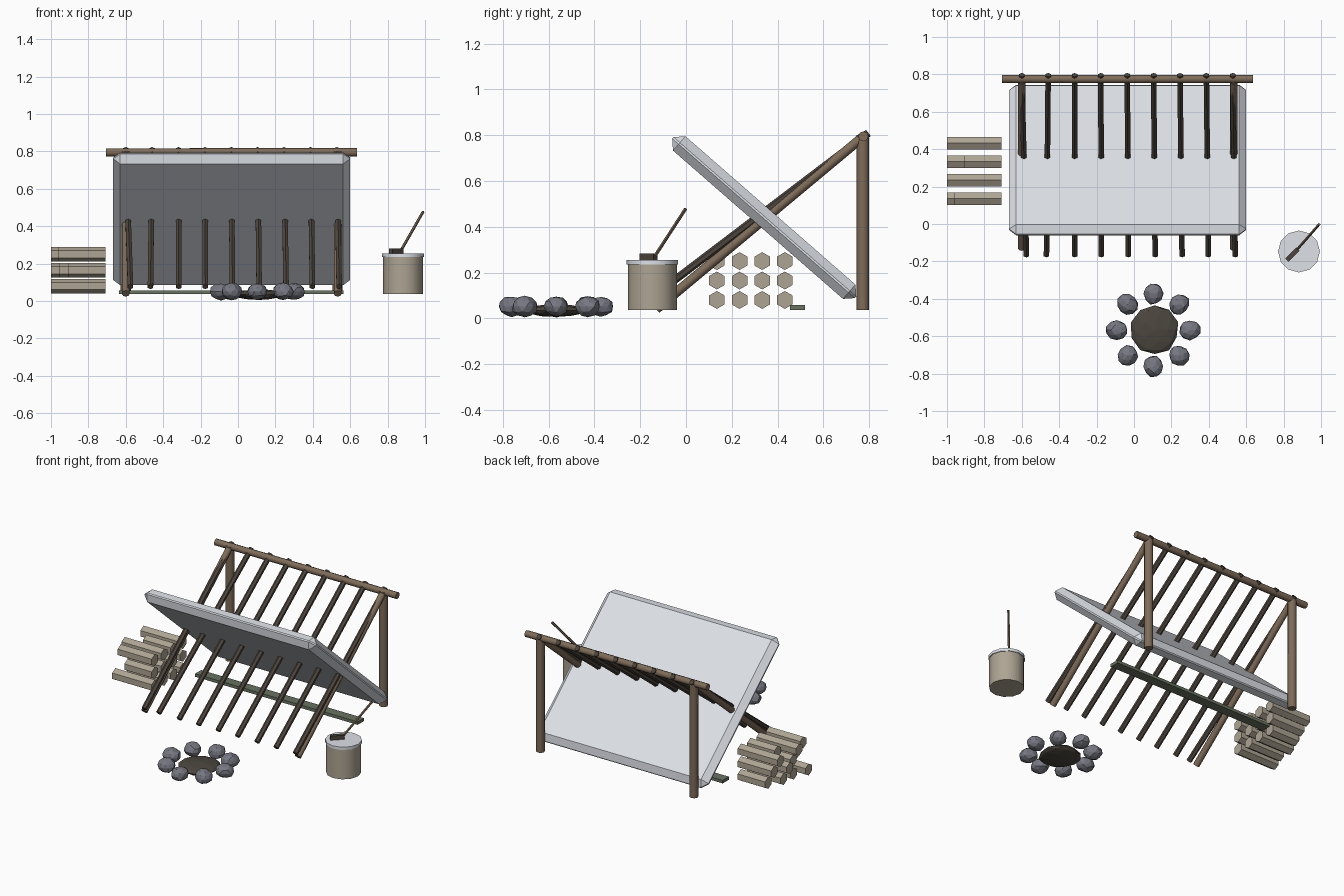
import bpy, math, random
from mathutils import Vector, Matrix

random.seed(4)
if "Cube" in bpy.data.objects:
    bpy.data.objects.remove(bpy.data.objects["Cube"], do_unlink=True)


def material(name, rgb):
    m = bpy.data.materials.new(name)
    m.use_nodes = True
    m.diffuse_color = (*rgb, 1)
    m.node_tree.nodes["Principled BSDF"].inputs["Base Color"].default_value = (*rgb, 1)
    return m


SNOW = material("snow", (0.74, 0.77, 0.82))
WOOD = material("brown wood", (0.21, 0.15, 0.10))
DARK = material("dark branch", (0.075, 0.06, 0.047))
BARK = material("pale log", (0.42, 0.37, 0.29))
STONE = material("grey stone", (0.18, 0.185, 0.22))
ASH = material("ash", (0.07, 0.06, 0.048))
MOSS = material("mossy plank", (0.14, 0.17, 0.12))


def finish(name, mat, smooth=False):
    ob = bpy.context.object
    ob.name = name
    ob.data.materials.append(mat)
    if smooth:
        bpy.ops.object.shade_smooth_by_angle(angle=math.radians(50))
    return ob


def pole(name, a, b, r, mat, sides=6, smooth=False):
    """Straight cylinder from point a to point b."""
    a, b = Vector(a), Vector(b)
    bpy.ops.mesh.primitive_cylinder_add(vertices=sides, radius=r, depth=(b - a).length)
    ob = finish(name, mat, smooth)
    ob.matrix_world = Matrix.Translation((a + b) / 2) @ (b - a).to_track_quat("Z", "Y").to_matrix().to_4x4()
    return ob


def box(name, loc, size, mat, rot=(0, 0, 0)):
    bpy.ops.mesh.primitive_cube_add(size=1, location=loc, rotation=rot)
    ob = finish(name, mat)
    for v in ob.data.vertices:
        v.co = v.co * Vector(size)
    return ob


def rock(name, loc, size, mat, detail, jitter, turn=0):
    bpy.ops.mesh.primitive_ico_sphere_add(subdivisions=detail, radius=1, location=loc, rotation=(0, 0, turn))
    ob = finish(name, mat)
    for v in ob.data.vertices:
        v.co = v.co * Vector(size) * random.uniform(1 - jitter, 1 + jitter)
    return ob


# Frame: ridge pole, posts and side poles
pole("ridge_pole", (-0.705, 0.775, 0.795), (0.635, 0.775, 0.795), 0.022, WOOD, 8, True)
for side, x in (("right", -0.6), ("left", 0.533)):
    pole(side + "_post", (x, 0.773, 0.037), (x, 0.773, 0.8), 0.027, WOOD, 8, True)
    pole(side + "_side_pole", (x, -0.13, 0.04), (x, 0.77, 0.79), 0.021, WOOD, 8, True)

# Leaning rafters
feet = (-0.575, -0.468, -0.317, -0.175, -0.03, 0.113, 0.257, 0.398, 0.541)
for i, foot in enumerate(feet):
    pole(f"rafter_{i + 1}", (foot, -0.168, 0.077), (-0.6 + 0.141 * i, 0.797, 0.81), 0.017, DARK)

# Snow slab
slab = box("snow_slab", (-0.034, 0.342, 0.44), (1.267, 1.06, 0.083), SNOW, (math.radians(-41.1), 0, 0))
bevel = slab.modifiers.new("chamfer", "BEVEL")
bevel.width = 0.037
bevel.segments = 1

# Plank on the ground
box("ground_plank", (-0.035, 0.487, 0.047), (1.2, 0.065, 0.02), MOSS)

# Stacked logs
ends = ((-1.0, -0.96, -0.955, -0.91), (-0.91, -0.955, -1.0, -0.955), (-0.96, -1.0, -0.91, -1.0))
for row, lengths in enumerate(ends):
    for col, end in enumerate(lengths):
        y, z = 0.135 + 0.099 * col, 0.08 + 0.085 * row
        bpy.ops.mesh.primitive_cylinder_add(vertices=6, radius=0.039, depth=-0.708 - end,
                                            location=((end - 0.708) / 2, y, z),
                                            rotation=(0, math.pi / 2, 0))
        log = finish(f"log_{row + 1}_{col + 1}", BARK)
        # keep one edge of each log pointing straight up
        corner = log.data.vertices[0].co
        log.data.transform(Matrix.Rotation(-math.atan2(corner.y, corner.x), 4, "Z"))

# Fire ring
for i in range(8):
    a = i * math.pi / 4
    rock(f"ring_stone_{i + 1}", (0.104 + 0.195 * math.cos(a), -0.567 + 0.195 * math.sin(a), 0.051),
         (0.058, 0.053, 0.045), STONE, 2, 0.07, a)
rock("ash_bed", (0.11, -0.567, 0.034), (0.128, 0.13, 0.029), ASH, 2, 0.04)

# Bucket with a snowy top
pole("bucket", (0.882, -0.147, 0.037), (0.882, -0.147, 0.24), 0.107, BARK, 12, True)
pole("bucket_snow", (0.882, -0.147, 0.235), (0.882, -0.147, 0.254), 0.112, SNOW, 12, True)

# Scoop resting on the bucket
pole("scoop_handle", (0.86, -0.15, 0.25), (0.99, -0.002, 0.478), 0.008, WOOD)
box("scoop_head", (0.847, -0.164, 0.265), (0.085, 0.025, 0.034), DARK, (0, 0, math.pi / 4))
